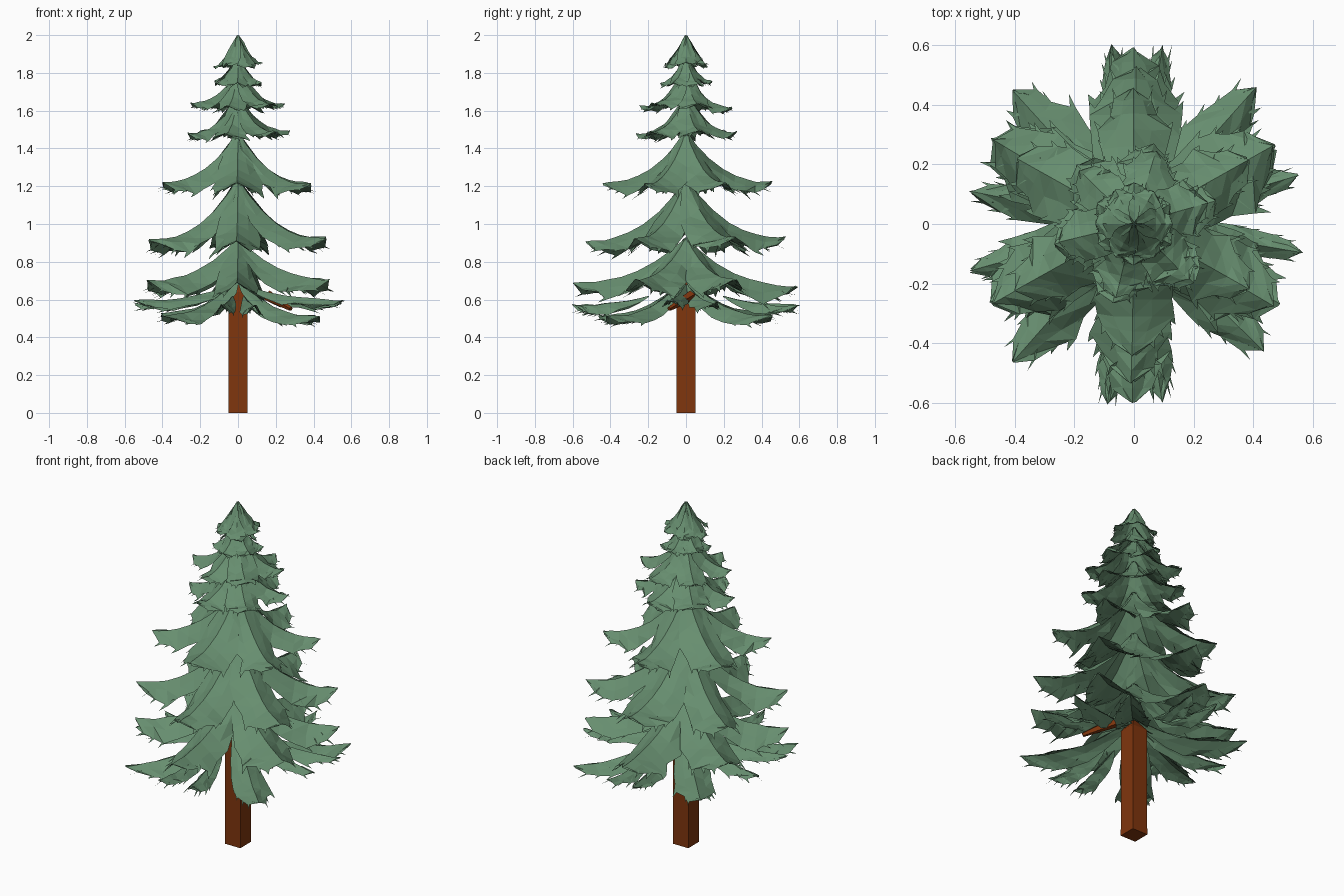
import bpy, bmesh, math, random
from mathutils import Matrix, Vector

random.seed(11)
if "Cube" in bpy.data.objects:
    bpy.data.objects.remove(bpy.data.objects["Cube"])


def make_material(name, colour):
    mat = bpy.data.materials.new(name)
    mat.use_nodes = True
    mat.diffuse_color = colour
    mat.node_tree.nodes["Principled BSDF"].inputs["Base Color"].default_value = colour
    return mat


needle_green = make_material("needle green", (0.135, 0.27, 0.16, 1))
bark_brown = make_material("bark brown", (0.215, 0.036, 0.004, 1))


def finish(bm, name, mat):
    mesh = bpy.data.meshes.new(name)
    bm.to_mesh(mesh)
    bm.free()
    mesh.materials.append(mat)
    obj = bpy.data.objects.new(name, mesh)
    bpy.context.collection.objects.link(obj)


def jitter(amount):
    return random.uniform(-amount, amount)


# Half width of a bough at stations from the trunk to the tip
STATIONS = [(0, 0.12), (0.12, 0.48), (0.27, 0.75), (0.43, 0.92), (0.57, 0.9),
            (0.7, 1.0), (0.81, 0.72), (0.92, 0.55), (1.0, 0.1)]


def bough(bm, angle, start, reach, root, tip, width, hang, curve):
    """A drooping, ridged sheet of needles with a ragged rim."""
    turn = Matrix.Rotation(math.radians(angle), 3, "Z")
    rows = []
    for t, spread in STATIONS:
        ridge_z = root + (tip - root) * (1 - (1 - t) ** curve)
        row = []
        for side in (-1, -0.5, 0, 0.5, 1):
            edge = abs(side)
            out = start + (reach - start) * t - random.uniform(0, 0.05) * reach * edge * t
            across = side * width * spread * (1 + jitter(0.12))
            drop = hang * spread * edge * (1 + jitter(0.25))
            point = Vector((out, across, ridge_z - drop + jitter(0.006) * t))
            row.append(bm.verts.new(turn @ point))
        rows.append(row)
    for a, b in zip(rows, rows[1:]):
        for k in range(4):
            quad = (a[k], a[k + 1], b[k + 1], b[k])
            if k < 2:
                bm.faces.new((quad[0], quad[1], quad[2]))
                bm.faces.new((quad[0], quad[2], quad[3]))
            else:
                bm.faces.new((quad[0], quad[1], quad[3]))
                bm.faces.new((quad[1], quad[2], quad[3]))
    # Loose needle sprays along the outer rim
    for row in rows[4:-1]:
        for rim, inner in ((row[0], row[1]), (row[4], row[3])):
            out = (rim.co - inner.co) * random.uniform(0, 0.25)
            ahead = turn @ Vector((reach * random.uniform(0.05, 0.09), 0, 0))
            down = Vector((0, 0, -hang * random.uniform(0.05, 0.25)))
            corners = (inner.co - ahead, rim.co, rim.co + out + ahead + down)
            bm.faces.new([bm.verts.new(c) for c in corners])


def tier(name, angles, reach, root, tip, width, hang, start=0.0, curve=2.4):
    bm = bmesh.new()
    for angle in angles:
        bough(bm, angle + jitter(2), start, reach * (1 + jitter(0.02)), root,
              tip + jitter(0.012), width * (1 + jitter(0.08)), hang, curve)
    finish(bm, name, needle_green)


def ring(count, first):
    return [first + i * 360 / count for i in range(count)]


# Foliage tiers: reach, root height, tip height, half width, hang
tier("crown_tier", ring(6, 0), 0.13, 2.0, 1.84, 0.055, 0.02, curve=1.6)
tier("second_tier", ring(6, 30), 0.14, 1.89, 1.75, 0.055, 0.03, curve=1.8)
tier("third_tier", ring(6, 15), 0.26, 1.82, 1.63, 0.085, 0.035)
tier("fourth_tier", ring(6, 15), 0.28, 1.68, 1.49, 0.10, 0.045)
tier("fifth_tier", ring(6, 30), 0.45, 1.49, 1.22, 0.125, 0.07)
tier("sixth_tier", ring(6, 30), 0.54, 1.24, 0.92, 0.14, 0.08)
tier("seventh_side_boughs", (30, 150, 210, 330), 0.55, 0.93, 0.71, 0.14, 0.09)
tier("seventh_end_boughs", (90, 270), 0.60, 0.93, 0.68, 0.13, 0.09)

# Lowest boughs: diagonal ones and slimmer ones between them
tier("low_diagonal_boughs", (47, 133, 228, 314), 0.61, 0.72, 0.52, 0.10, 0.055)
tier("low_side_boughs", (17, 169, 196, 350), 0.575, 0.69, 0.59, 0.06, 0.045)
tier("low_end_boughs", (80, 98, 261, 280), 0.615, 0.62, 0.57, 0.05, 0.05, start=0.2)

# Square trunk with a peaked top hidden in the foliage
bm = bmesh.new()
levels = []
for half, z in ((0.05, 0.0), (0.049, 0.64), (0.008, 0.7)):
    levels.append([bm.verts.new((x * half, y * half, z))
                   for x, y in ((-1, -1), (1, -1), (1, 1), (-1, 1))])
for low, high in zip(levels, levels[1:]):
    for i in range(4):
        j = (i + 1) % 4
        bm.faces.new((low[i], low[j], high[j], high[i]))
bm.faces.new(levels[0][::-1])
bm.faces.new(levels[-1])
finish(bm, "trunk", bark_brown)

# Small bare twig hanging beneath the left boughs
bm = bmesh.new()
start, end = Vector((0.16, 0.03, 0.62)), Vector((0.28, -0.09, 0.55))
aim = (end - start).to_track_quat("Z", "Y").to_matrix().to_4x4()
bmesh.ops.create_cone(bm, cap_ends=True, segments=5, radius1=0.03, radius2=0.012,
                      depth=(end - start).length,
                      matrix=Matrix.Translation((start + end) / 2) @ aim)
finish(bm, "bare_twig", bark_brown)
